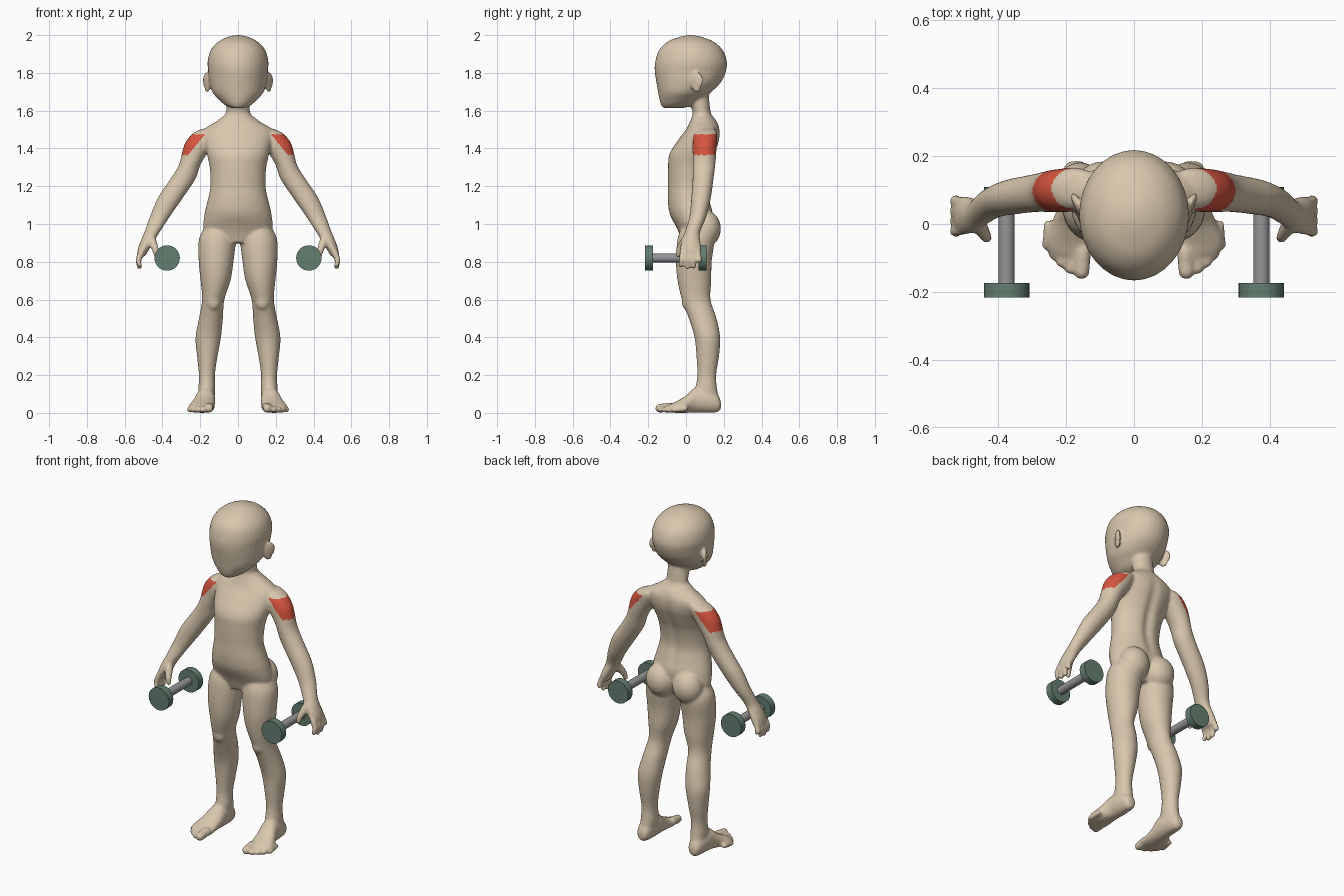
import bpy, bmesh, math
from mathutils import Vector, Matrix

cube = bpy.data.objects.get("Cube")
if cube:
    bpy.data.objects.remove(cube)


def material(name, colour):
    m = bpy.data.materials.new(name)
    m.use_nodes = True
    m.diffuse_color = (*colour, 1)
    bsdf = m.node_tree.nodes["Principled BSDF"]
    bsdf.inputs["Base Color"].default_value = (*colour, 1)
    bsdf.inputs["Roughness"].default_value = 0.6
    return m


skin = material("skin", (0.69, 0.57, 0.42))
red = material("red", (0.68, 0.09, 0.05))
green = material("dark green", (0.13, 0.21, 0.165))
grey = material("grey metal", (0.3, 0.3, 0.31))


def add_object(name, bm, *mats):
    mesh = bpy.data.meshes.new(name)
    bmesh.ops.recalc_face_normals(bm, faces=bm.faces)
    bm.to_mesh(mesh)
    bm.free()
    ob = bpy.data.objects.new(name, mesh)
    bpy.context.collection.objects.link(ob)
    for m in mats:
        mesh.materials.append(m)
    return ob


def refine(rings, steps=5):
    """Smooth curve through the cross-sections."""
    rows = [Vector(r) for r in rings]
    out = []
    for i in range(len(rows) - 1):
        a, b, c, d = (rows[min(max(i + k, 0), len(rows) - 1)] for k in (-1, 0, 1, 2))
        for s in range(steps):
            t = s / steps
            out.append(b + (c - a) * (t / 2) + (a * 2 - b * 5 + c * 4 - d) * (t * t / 2)
                       + (b * 3 - a - c * 3 + d) * (t ** 3 / 2))
    return out + [rows[-1]]


def loft(bm, rings, along_y=False, sides=32):
    """Oval sections: position, low x, high x, low depth, high depth."""
    prev = None
    for p, x0, x1, d0, d1 in refine(rings):
        ring = []
        for k in range(sides):
            a = math.tau * k / sides
            x = (x0 + x1) / 2 + (x1 - x0) / 2 * math.cos(a)
            d = (d0 + d1) / 2 + (d1 - d0) / 2 * math.sin(a)
            ring.append(bm.verts.new((x, p, d) if along_y else (x, d, p)))
        if prev:
            for k in range(sides):
                j = (k + 1) % sides
                bm.faces.new((prev[k], prev[j], ring[j], ring[k]))
        else:
            bm.faces.new(ring)
        prev = ring
    bm.faces.new(prev)


def ball(bm, centre, size, tilt=0):
    mat = Matrix.Translation(centre) @ Matrix.Rotation(tilt, 4, 'Z') @ Matrix.Diagonal((*size, 1))
    bmesh.ops.create_uvsphere(bm, u_segments=24, v_segments=16, radius=1, matrix=mat)


def capsule(bm, a, b, ra, rb):
    """Tapered rod with a ball at each end."""
    a, b = Vector(a), Vector(b)
    ball(bm, a, (ra, ra, ra))
    ball(bm, b, (rb, rb, rb))
    turn = (b - a).to_track_quat('Z', 'Y').to_matrix().to_4x4()
    bmesh.ops.create_cone(bm, cap_ends=True, segments=24, radius1=ra, radius2=rb,
                          depth=(b - a).length, matrix=Matrix.Translation((a + b) / 2) @ turn)


body = bmesh.new()

# Torso and neck: height, half width, front, back
torso = [(.90, .12, -.02, .10), (.97, .18, -.045, .13), (1.05, .178, -.085, .145),
         (1.12, .162, -.096, .13), (1.2, .146, -.095, .115), (1.3, .15, -.095, .13),
         (1.37, .165, -.088, .155), (1.44, .18, -.045, .178), (1.5, .18, .0, .18),
         (1.54, .12, .02, .165), (1.58, .069, .034, .135), (1.61, .063, .03, .128),
         (1.68, .062, .0, .12)]
# Head
head = [(1.613, .035, -.12, -.02), (1.63, .07, -.132, .04), (1.665, .108, -.142, .09),
        (1.7, .137, -.148, .135), (1.75, .152, -.157, .185), (1.81, .158, -.166, .212),
        (1.86, .161, -.163, .217), (1.92, .145, -.143, .195), (1.965, .105, -.098, .147),
        (1.99, .055, -.035, .085), (2.0, .012, .01, .04)]
for part in (torso, head):
    loft(body, [(z, -w, w, f, b) for z, w, f, b in part])

# Ear and buttock
ball(body, (.163, .055, 1.757), (.014, .042, .048), -.5)
ball(body, (.163, .055, 1.725), (.012, .026, .03), -.4)
ball(body, (.088, .108, .975), (.088, .077, .095))

# Leg
loft(body, [(.99, .03, .17, -.02, .12), (.92, .012, .207, -.045, .15), (.8, .024, .208, -.053, .136),
            (.7, .04, .198, -.045, .134), (.6, .072, .19, -.022, .13), (.5, .08, .207, .015, .162),
            (.4, .09, .225, .045, .181), (.3, .108, .217, .055, .175), (.2, .122, .207, .06, .16),
            (.12, .12, .21, .048, .166), (.05, .13, .205, .05, .18), (.02, .14, .2, .06, .17)])
ball(body, (.13, .012, .59), (.04, .035, .05))

# Foot and toes
loft(body, [(.185, .15, .19, .02, .06), (.165, .133, .207, .003, .1), (.11, .122, .218, .0, .13),
            (.05, .12, .225, .0, .135), (.0, .122, .245, .0, .092), (-.05, .123, .262, .0, .062),
            (-.085, .125, .25, .002, .046), (-.105, .132, .21, .006, .036)], along_y=True)
for x, tip, r in ((.15, -.14, .024), (.184, -.132, .017), (.21, -.112, .017),
                  (.232, -.09, .016), (.252, -.062, .015)):
    capsule(body, (x, tip + .06, r + .008), (x + .004, tip, r), r, r)

# Arm and palm
loft(body, [(1.505, .12, .185, .07, .15), (1.48, .1, .238, .045, .165), (1.43, .12, .28, .035, .164),
            (1.37, .165, .298, .035, .16), (1.31, .2, .314, .035, .155), (1.24, .224, .357, .035, .146),
            (1.14, .29, .424, .028, .132), (1.04, .36, .466, .018, .108), (.96, .412, .495, -.006, .076),
            (.92, .437, .512, -.022, .075), (.87, .468, .53, -.032, .083), (.83, .49, .535, -.022, .076)])

# Fingers and thumb
for y, tip_y, low in ((-.018, -.026, .768), (.01, .008, .757), (.038, .04, .762), (.064, .074, .79)):
    knuckle, middle = (.512, y, .85), (.528, (y + tip_y) / 2, .81)
    capsule(body, knuckle, middle, .017, .0155)
    capsule(body, middle, (.522, tip_y, low + .014), .0155, .0135)
capsule(body, (.455, -.005, .91), (.437, -.035, .865), .024, .018)
capsule(body, (.437, -.035, .865), (.432, -.043, .835), .018, .014)

# Mirror the limbs and fuse everything into one smooth skin
figure = add_object("body", body)
figure.modifiers.new("mirror", 'MIRROR').use_mirror_merge = False
fuse = figure.modifiers.new("fuse", 'REMESH')
fuse.mode = 'VOXEL'
fuse.voxel_size = .0075
fuse.use_smooth_shade = True
soften = figure.modifiers.new("soften", 'SMOOTH')
soften.factor = .5
soften.iterations = 8
mesh = bpy.data.meshes.new_from_object(figure.evaluated_get(bpy.context.evaluated_depsgraph_get()))
figure.modifiers.clear()
figure.data = mesh
mesh.materials.clear()
mesh.materials.append(skin)
mesh.materials.append(red)

# Groove along the spine
for v in mesh.vertices:
    if v.co.y > .06 and 1.0 < v.co.z < 1.55:
        v.co.y -= .014 * math.exp(-(v.co.x / .03) ** 2) * math.sin(math.pi * (v.co.z - 1) / .55)

# Red patch on the outer upper arm
for p in mesh.polygons:
    x, y, z = p.center
    p.use_smooth = True
    p.material_index = int(1.365 < z < 1.475 and abs(x) * .77 + z * .63 > 1.063)


# Dumbbells: a bar with a disc at each end
def cylinder(name, x, y0, y1, r, mat):
    bm = bmesh.new()
    place = Matrix.Translation((x, (y0 + y1) / 2, .82)) @ Matrix.Rotation(math.pi / 2, 4, 'X')
    bmesh.ops.create_cone(bm, cap_ends=True, segments=40, radius1=r, radius2=r,
                          depth=y1 - y0, matrix=place)
    for f in bm.faces:
        f.smooth = len(f.verts) == 4
    for e in bm.edges:
        e.smooth = all(len(f.verts) == 4 for f in e.link_faces)
    add_object(name, bm, mat)


for side, x in (("left", .375), ("right", -.375)):
    cylinder(side + "_dumbbell_bar", x, -.18, .075, .024, grey)
    cylinder(side + "_dumbbell_front_disc", x, -.216, -.174, .067, green)
    cylinder(side + "_dumbbell_back_disc", x, .067, .109, .067, green)
